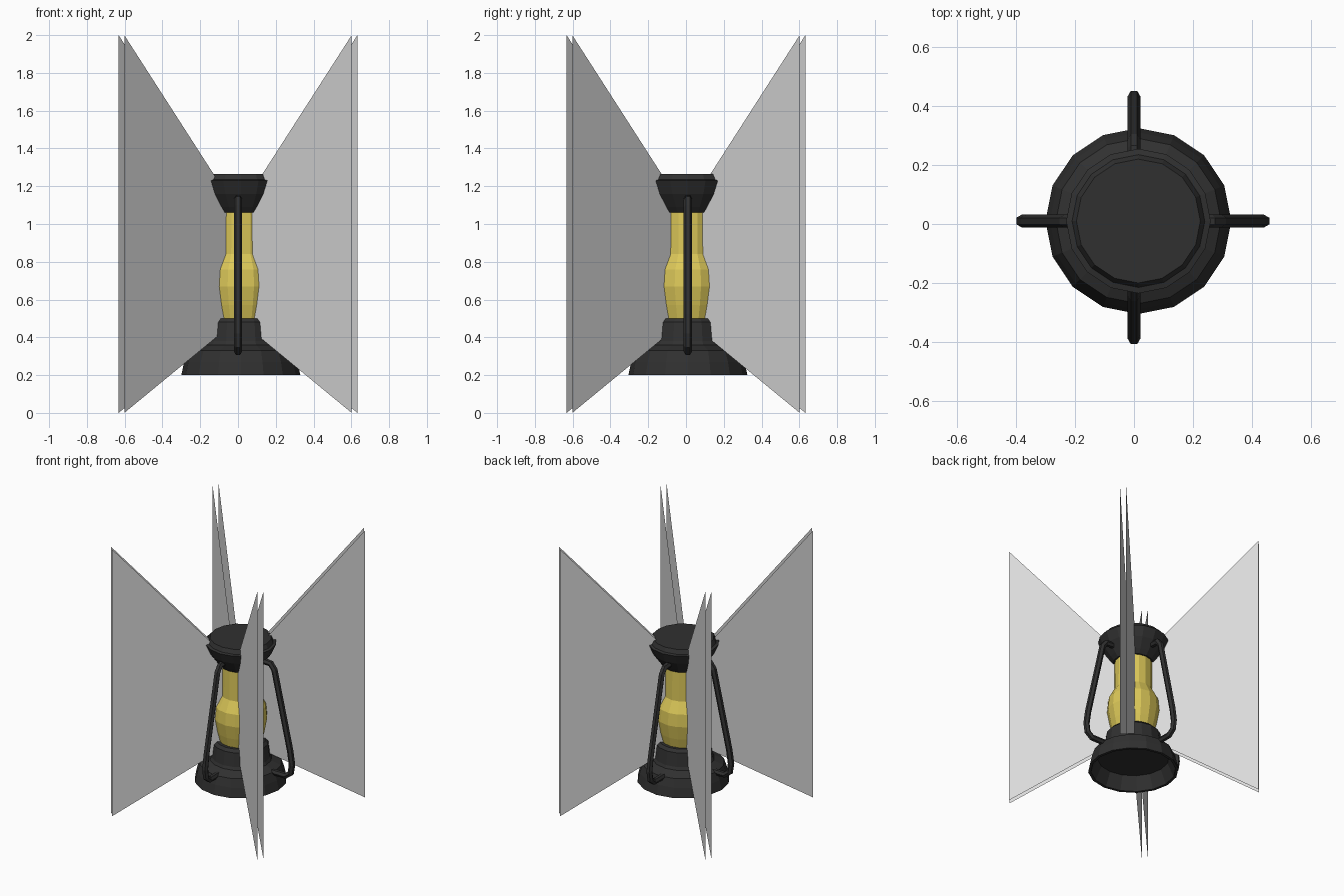
import bpy, math

if "Cube" in bpy.data.objects:
    bpy.data.objects.remove(bpy.data.objects["Cube"])

CX, CY = 0.015, 0.01      # lantern axis
SIDES = 16


def material(name, rgb):
    m = bpy.data.materials.new(name)
    m.diffuse_color = (*rgb, 1)
    m.use_nodes = True
    m.node_tree.nodes["Principled BSDF"].inputs["Base Color"].default_value = m.diffuse_color
    return m


black = material("black_metal", (0.03, 0.03, 0.03))
yellow = material("yellow_glass", (0.72, 0.58, 0.10))
grey = material("pale_grey_glow", (0.70, 0.70, 0.70))


def mesh_object(name, verts, faces, mat):
    me = bpy.data.meshes.new(name)
    me.from_pydata(verts, [], faces)
    me.materials.append(mat)
    ob = bpy.data.objects.new(name, me)
    bpy.context.collection.objects.link(ob)
    return ob


def lathe(name, profile, mat):
    """Spin a (radius, z) profile and cap both of its ends."""
    verts, faces = [], []
    for r, z in profile:
        for i in range(SIDES):
            a = 2 * math.pi * i / SIDES
            verts.append((CX + r * math.cos(a), CY + r * math.sin(a), z))
    for k in range(len(profile) - 1):
        for i in range(SIDES):
            j = (i + 1) % SIDES
            a, b = k * SIDES, (k + 1) * SIDES
            faces.append((a + i, a + j, b + j, b + i))
    faces.append(tuple(reversed(range(SIDES))))
    top = (len(profile) - 1) * SIDES
    faces.append(tuple(range(top, top + SIDES)))
    return mesh_object(name, verts, faces, mat)


# hollow base, starting from its recessed underside
lathe("base", [(0.25, 0.30), (0.295, 0.20), (0.315, 0.20), (0.30, 0.27),
               (0.28, 0.33), (0.212, 0.36), (0.202, 0.38), (0.19, 0.48),
               (0.17, 0.50)], black)

# glass chimney
lathe("glass", [(0.145, 0.49), (0.165, 0.57), (0.183, 0.67), (0.175, 0.76),
                (0.133, 0.84), (0.13, 1.07)], yellow)

# flared cap
lathe("cap", [(0.14, 1.06), (0.165, 1.09), (0.215, 1.16), (0.245, 1.23),
              (0.225, 1.235), (0.21, 1.265)], black)

# four guard rods, bent tubes on each side
ROD = [(0.17, 1.135), (0.235, 1.13), (0.265, 1.09), (0.395, 0.52),
       (0.41, 0.42), (0.40, 0.355), (0.36, 0.325), (0.25, 0.325)]
for side, (dx, dy) in {"right": (1, 0), "back": (0, 1),
                       "left": (-1, 0), "front": (0, -1)}.items():
    cu = bpy.data.curves.new("rod_curve", 'CURVE')
    cu.dimensions = '3D'
    cu.bevel_depth = 0.022
    cu.bevel_resolution = 1
    cu.use_fill_caps = True
    sp = cu.splines.new('POLY')
    sp.points.add(len(ROD) - 1)
    sp.use_smooth = False
    ox, oy = (0.03, 0.01) if dx else (0.0, 0.022)
    for p, (r, z) in zip(sp.points, ROD):
        p.co = (ox + dx * r, oy + dy * r, z, 1)
    ob = bpy.data.objects.new("guard_rod_" + side, cu)
    bpy.context.collection.objects.link(ob)
    cu.materials.append(black)
    bpy.ops.object.select_all(action='DESELECT')
    ob.select_set(True)
    bpy.context.view_layer.objects.active = ob
    bpy.ops.object.convert(target='MESH')

# glow sheets: two diagonal planes, each a close pair of bow-tie sheets
TIP, GAP = 0.617, 0.015
for label, s in (("a", 1), ("b", -1)):
    for n, shift in enumerate((GAP, -GAP)):
        verts, faces = [], []
        for d in (1, -1):
            for t, z in ((0, 0.507), (TIP, 0.0), (TIP, 2.0), (0, 1.04)):
                verts.append((d * t + shift, s * d * t - s * shift, z))
        faces = [(0, 1, 2, 3), (7, 6, 5, 4)]
        if n == 0:      # each pair faces opposite ways
            faces = [f[::-1] for f in faces]
        if s == 1:
            faces = [f for f in faces]
        mesh_object("glow_sheet_%s%d" % (label, n + 1), verts, faces, grey)
